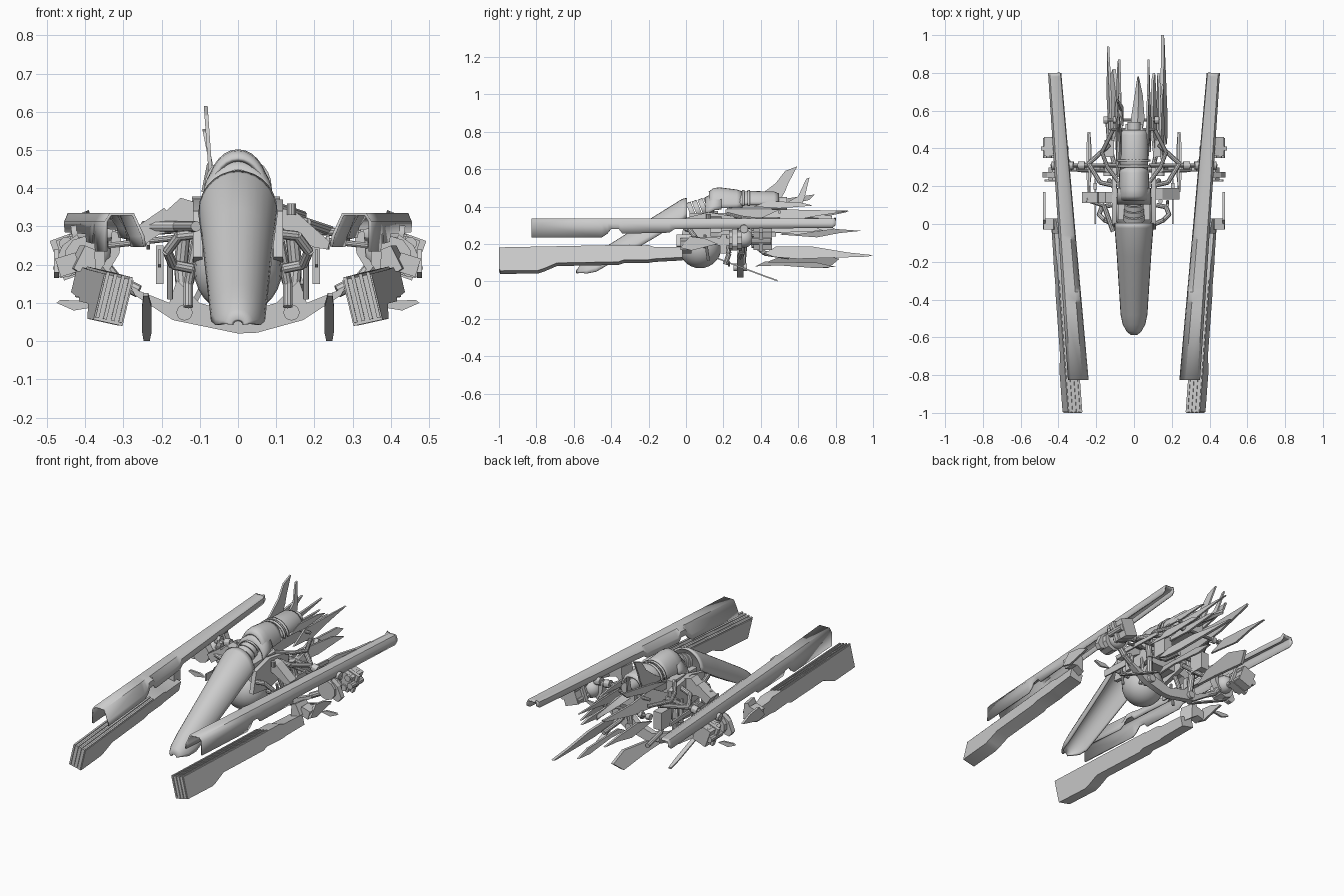
import bpy, bmesh, math
from mathutils import Vector, Matrix


def finish(name, bm, mirror=False, shell=0):
    bmesh.ops.recalc_face_normals(bm, faces=bm.faces[:])
    me = bpy.data.meshes.new(name)
    bm.to_mesh(me)
    bm.free()
    ob = bpy.data.objects.new(name, me)
    bpy.context.collection.objects.link(ob)
    if shell:
        m = ob.modifiers.new("shell", 'SOLIDIFY')
        m.thickness = shell
        m.offset = 0
    if mirror:
        ob.modifiers.new("mirror", 'MIRROR')
    return ob


def loft(name, rings, closed=True, **kw):
    bm = bmesh.new()
    vs = [[bm.verts.new(p) for p in r] for r in rings]
    n = len(rings[0])
    for a, b in zip(vs, vs[1:]):
        for i in range(n if closed else n - 1):
            j = (i + 1) % n
            bm.faces.new((a[i], a[j], b[j], b[i]))
    if closed:
        bm.faces.new(vs[0])
        bm.faces.new(vs[-1])
    return finish(name, bm, **kw)


def arch(y, top, w, d, n=14):
    return [(w * math.cos(math.pi * i / n), y, top - d + d * math.sin(math.pi * i / n))
            for i in range(n + 1)]


def blade(name, x, pts, t=0.01, lean=0, yaw=0, **kw):
    """Thin upright plate from a (y, z) outline."""
    y0, z0 = pts[0]
    return loft(name, [[(x + s * t / 2 + lean * (z - z0) + yaw * (y - y0), y, z) for y, z in pts]
                       for s in (-1, 1)], **kw)


def panel(name, y, pts, t=0.02, **kw):
    """Plate facing forward from an (x, z) outline."""
    return loft(name, [[(x, y + s * t / 2, z) for x, z in pts] for s in (-1, 1)], **kw)


def pipe(name, pts, r, seg=10, **kw):
    bm = bmesh.new()
    for a, b in zip(pts, pts[1:]):
        a, b = Vector(a), Vector(b)
        q = (b - a).to_track_quat('Z', 'Y').to_matrix().to_4x4()
        bmesh.ops.create_cone(bm, cap_ends=True, segments=seg, radius1=r, radius2=r,
                              depth=(b - a).length, matrix=Matrix.Translation((a + b) / 2) @ q)
    return finish(name, bm, **kw)


def box(name, c, s, rot=(0, 0, 0), **kw):
    bm = bmesh.new()
    m = Matrix.Translation(c)
    for ang, ax in zip(rot, 'XYZ'):
        m = m @ Matrix.Rotation(ang, 4, ax)
    bmesh.ops.create_cube(bm, size=1, matrix=m @ Matrix.Diagonal((*s, 1)))
    return finish(name, bm, **kw)


def ball(name, c, r, **kw):
    bm = bmesh.new()
    bmesh.ops.create_uvsphere(bm, u_segments=24, v_segments=14, radius=r,
                              matrix=Matrix.Translation(c))
    return finish(name, bm, **kw)


# Upper rails: long inverted troughs with a stepped lower edge
rings = []
for y, zb in ((-.825, .235), (-.45, .235), (-.42, .255), (-.40, .28), (-.36, .28), (-.34, .255),
              (-.09, .26), (-.06, .28), (.78, .285), (.80, .30)):
    f = (y + .825) / 1.625
    xc, w = .295 + .125 * f, .051 - .02 * f
    top = .332
    rings.append([(xc - w, y, zb + .012), (xc - w * .9, y, zb + .04), (xc - w * .4, y, top),
                  (xc + w * .75, y, top), (xc + w, y, top - .02), (xc + w, y, zb)])
loft("upper_rail", rings, closed=False, mirror=True, shell=.008)

# Lower rails: leaning solid beams with a deep nose, plus top ribs
def lower_ring(y, zb, zt, w, off=0):
    xc = .325 + .078 * (y + 1)
    return [(xc + off + s * w / 2 - .24 * (z - .11), y, z + .22 * (off + s * w / 2))
            for s, z in ((-1, zb), (-1, zt), (1, zt), (1, zb))]

prof = ((-.995, .048, .168), (-.79, .05, .172), (-.76, .06, .172), (-.69, .09, .174),
        (-.36, .096, .18), (-.33, .107, .181), (-.2, .107, .185), (-.17, .112, .175), (-.02, .12, .175))
loft("lower_rail", [lower_ring(y, b, t, .076) for y, b, t in prof], mirror=True)
for i in range(4):
    off = -.03 + .02 * i
    loft("rail_rib", [lower_ring(y, t - .03, t, .009, off)
                      for y, t in ((-1, .174), (-.69, .18), (-.3, .188))], mirror=True)
    loft("rail_end_rib", [lower_ring(y, .055, .17, .009, off) for y in (-1, -.98)], mirror=True)
loft("lower_rail_tail", [[(x + dx, y, z) for x, z in ((.37, .15), (.375, .24), (.40, .25), (.43, .19))]
     for y, dx in ((-.05, 0), (.03, .015))], mirror=True)
box("tail_mount", (.445, 0, .2), (.055, .06, .05), (0, .3, 0), mirror=True)
blade("tail_bracket", .475, [(-.03, .18), (.03, .165), (.17, .2), (.1, .23), (.02, .24)], .012, mirror=True)

# Nose: sloped hollow shell
loft("nose_shell", [arch(*a) for a in ((-.583, .055, .015, .012), (-.565, .08, .036, .035), (-.53, .112, .055, .07),
     (-.48, .147, .066, .095), (-.17, .342, .086, .11), (-.02, .435, .098, .11), (.005, .442, .098, .10))],
     closed=False, shell=.01)
# Belly ball and core structure
ball("belly_ball", (0, .075, .185), .115)
box("core_block", (0, .13, .3), (.17, .22, .13))
box("core_spine", (0, .37, .35), (.09, .32, .07))
blade("core_side", .105, [(-.03, .22), (0, .34), (.12, .37), (.3, .34), (.28, .24), (.12, .2)], .025, mirror=True)

# Cockpit: stepped seat rings and an open arched hood
for i in range(4):
    pipe("seat_ring", [(0, .02 + .03 * i, .365 + .012 * i), (0, .045 + .03 * i, .375 + .012 * i)], .056 - .003 * i, 20)
loft("cockpit_hood", [arch(*a) for a in ((.125, .475, .07, .09), (.15, .493, .074, .105), (.18, .496, .075, .105),
     (.27, .485, .072, .09), (.30, .475, .068, .08))], closed=False, shell=.012)
loft("cockpit_rim", [arch(*a) for a in ((.105, .445, .086, .09), (.15, .47, .086, .09), (.19, .475, .084, .09))],
     closed=False, shell=.01)

# Dorsal engine
loft("engine_shell", [arch(*a) for a in ((.28, .472, .068, .065), (.34, .478, .071, .068), (.47, .475, .068, .065),
     (.495, .465, .058, .055))], closed=False, shell=.01)
pipe("engine_core", [(0, .22, .412), (0, .46, .412)], .052, 20)
pipe("engine_nozzle", [(0, .45, .415), (0, .54, .415)], .035, 20)
for y in (.3, .33):
    loft("engine_band", [arch(y, .484, .084, .08), arch(y + .012, .484, .084, .08)], closed=False, shell=.008)

# Side arms and shoulder panels
panel("left_shoulder", .14, [(-.1, .36), (-.15, .375), (-.2, .33), (-.255, .29), (-.25, .27), (-.18, .285), (-.12, .27)], .06)
box("left_box", (-.22, .14, .3), (.1, .06, .05), (0, -.6, 0))
panel("right_shoulder", .16, [(.1, .35), (.15, .34), (.24, .26), (.235, .24), (.2, .245), (.12, .29)], .06)
pipe("right_valve", [(.14, .12, .33), (.14, .12, .36)], .012)
pipe("left_strut", [(-.25, .13, .3), (-.16, .1, .3), (-.11, -.04, .3)], .014)
pipe("side_loop", [(.11, .0, .28), (.155, .02, .275), (.185, .05, .235), (.17, .09, .2), (.12, .1, .19)], .013, mirror=True)
pipe("side_rod", [(.178, .1, .25), (.178, .12, .11)], .008, mirror=True)
box("side_actuator", (.205, .2, .2), (.02, .035, .1), mirror=True)
blade("side_rib", .205, [(.0, .24), (.0, .2), (.24, .19), (.24, .23)], .008, mirror=True)
pipe("rear_hose", [(.08, .22, .36), (.14, .3, .34), (.17, .38, .33), (.11, .5, .33)], .011, mirror=True)
pipe("arm_brace", [(.09, .2, .33), (.18, .22, .31), (.24, .32, .29), (.13, .42, .31)], .013, mirror=True)

# Cross arch under the belly, with pivots and hanging legs
panel("belly_arch", .29, [(-.28, .14), (-.27, .12), (-.17, .055), (0, .02), (.05, .022), (.17, .055), (.27, .12), (.28, .14),
      (.18, .10), (.16, .16), (.1, .1), (0, .07), (-.1, .1), (-.16, .16), (-.18, .10)], .035)
pipe("arch_pivot", [(.14, .255, .075), (.14, .325, .075)], .021, 16, mirror=True)
pipe("leg_upper", [(.14, .29, .3), (.15, .31, .2), (.14, .3, .08)], .018, mirror=True)
pipe("leg_front", [(.11, .2, .26), (.13, .23, .15), (.13, .21, .09)], .013, mirror=True)
pipe("arch_arm", [(.26, .29, .13), (.32, .3, .16), (.36, .3, .21)], .017, mirror=True)
# Trailing skid strips
loft("skid_strip", [[(x, y, z), (x, y, z + .008)] + [(x + w, y, z + .008), (x + w, y, z)] for x, y, z, w in
     ((.235, .17, .118, .012), (.226, .25, .088, .025), (.226, .42, .024, .025), (.231, .488, 0, .016))], mirror=True)
blade("side_skirt", .235, [(.17, .25), (.48, .24), (.48, .26), (.2, .275)], .01, mirror=True)

# Outrigger joints and thruster pods
pipe("axle", [(.08, .31, .3), (.44, .31, .27)], .011, mirror=True)
pipe("axle_rear", [(.08, .28, .28), (.34, .285, .25)], .008, mirror=True)
for x in (.26, .32, .40):
    pipe("axle_collar", [(x, .31, .285), (x + .035, .31, .28)], .022, 12, mirror=True)
ball("outrigger_joint", (.38, .31, .23), .05, mirror=True)
pipe("joint_cup", [(.40, .23, .22), (.40, .30, .22)], .055, 10, mirror=True)
panel("pod_hook", .3, [(.305, .28), (.33, .29), (.335, .22), (.36, .2), (.34, .18), (.31, .23)], .04, mirror=True)
box("pod_body", (.42, .41, .23), (.085, .1, .1), (0, .35, 0), mirror=True)
for x, z in ((.38, .21), (.40, .27), (.425, .195), (.45, .255), (.465, .215)):
    pipe("pod_thruster", [(x, .35, z), (x, .455, z)], .018, 10, mirror=True)
box("pod_band", (.42, .4, .23), (.115, .022, .11), (0, .35, 0), mirror=True)
panel("pod_fin", .23, [(.37, .09), (.43, .08), (.475, .1), (.465, .108), (.4, .105)], .012, mirror=True)
panel("pod_leaf", .26, [(.4, .21), (.44, .17), (.465, .165), (.485, .19), (.46, .25), (.42, .28)], .03, mirror=True)

# Tail frame
pipe("tail_crossbar", [(-.16, .55, .3), (.13, .55, .3)], .009)
pipe("tail_crossbar_upper", [(-.12, .5, .37), (.11, .5, .37)], .009)
for x in (-.15, -.1, .08, .12):
    pipe("tail_joint", [(x - .012, .55, .3), (x + .012, .55, .3)], .018, 12)
box("tail_box", (.13, .4, .23), (.05, .09, .1), mirror=True)
pipe("tail_strut", [(.1, .3, .25), (.13, .42, .15), (.14, .55, .13)], .013, mirror=True)

# Tail feathers: thin blades of many lengths
blade("feather_long", .165, [(.42, .15), (.48, .185), (.68, .185), (.86, .155), (1, .14), (.97, .132), (.6, .12), (.47, .13)], .016, -.3, -.03)
blade("feather_low_right", .13, [(.37, .08), (.42, .105), (.7, .10), (.8, .078), (.7, .07), (.5, .085)], .012, .3)
blade("feather_low_left", -.12, [(.4, .09), (.5, .13), (.7, .15), (.82, .12), (.76, .07), (.55, .085)], .016, .5)
blade("feather_outer_left", -.13, [(.5, .25), (.62, .285), (.8, .28), (.94, .27), (.82, .258), (.7, .235)], .012, .3, -.03)
blade("feather_mid_left", -.085, [(.25, .3), (.4, .38), (.6, .37), (.87, .38), (.86, .37), (.62, .32), (.45, .3)], .012, .4, -.04)
blade("feather_mid_right", .085, [(.38, .33), (.5, .385), (.72, .38), (.87, .375), (.7, .35), (.55, .32)], .01, -.2)
blade("feather_right_short", .11, [(.34, .27), (.5, .31), (.76, .3), (.8, .28), (.6, .25)], .012, -.4)
blade("feather_right_inner", .15, [(.3, .28), (.45, .32), (.66, .3), (.74, .27), (.5, .26)], .01, -.3)
loft("feather_centre", [[(x - w, y, z), (x, y, z + .02), (x + w, y, z), (x, y, z - .012)] for x, w, y, z in
     ((.01, .03, .46, .37), (.02, .036, .56, .36), (.025, .022, .68, .34), (.022, .004, .78, .33))])
blade("tail_fin_tall", -.07, [(.31, .41), (.4, .465), (.48, .525), (.53, .59), (.595, .615), (.545, .52), (.53, .48), (.5, .43)], .01, -.07)
blade("tail_fin_second", -.06, [(.52, .41), (.6, .455), (.63, .52), (.645, .55), (.66, .555), (.635, .45), (.62, .41)], .009, -.2)
blade("tail_fin_side", -.09, [(.3, .39), (.4, .42), (.55, .445), (.69, .465), (.66, .435), (.5, .4)], .012, .2)
blade("tail_fin_right", .075, [(.36, .4), (.45, .43), (.62, .42), (.68, .405), (.5, .39)], .01, -.2)

# Keep hard edges while smoothing the rounded parts
bpy.ops.object.select_all(action='SELECT')
bpy.context.view_layer.objects.active = bpy.context.selected_objects[0]
bpy.ops.object.shade_smooth_by_angle(angle=math.radians(30))
